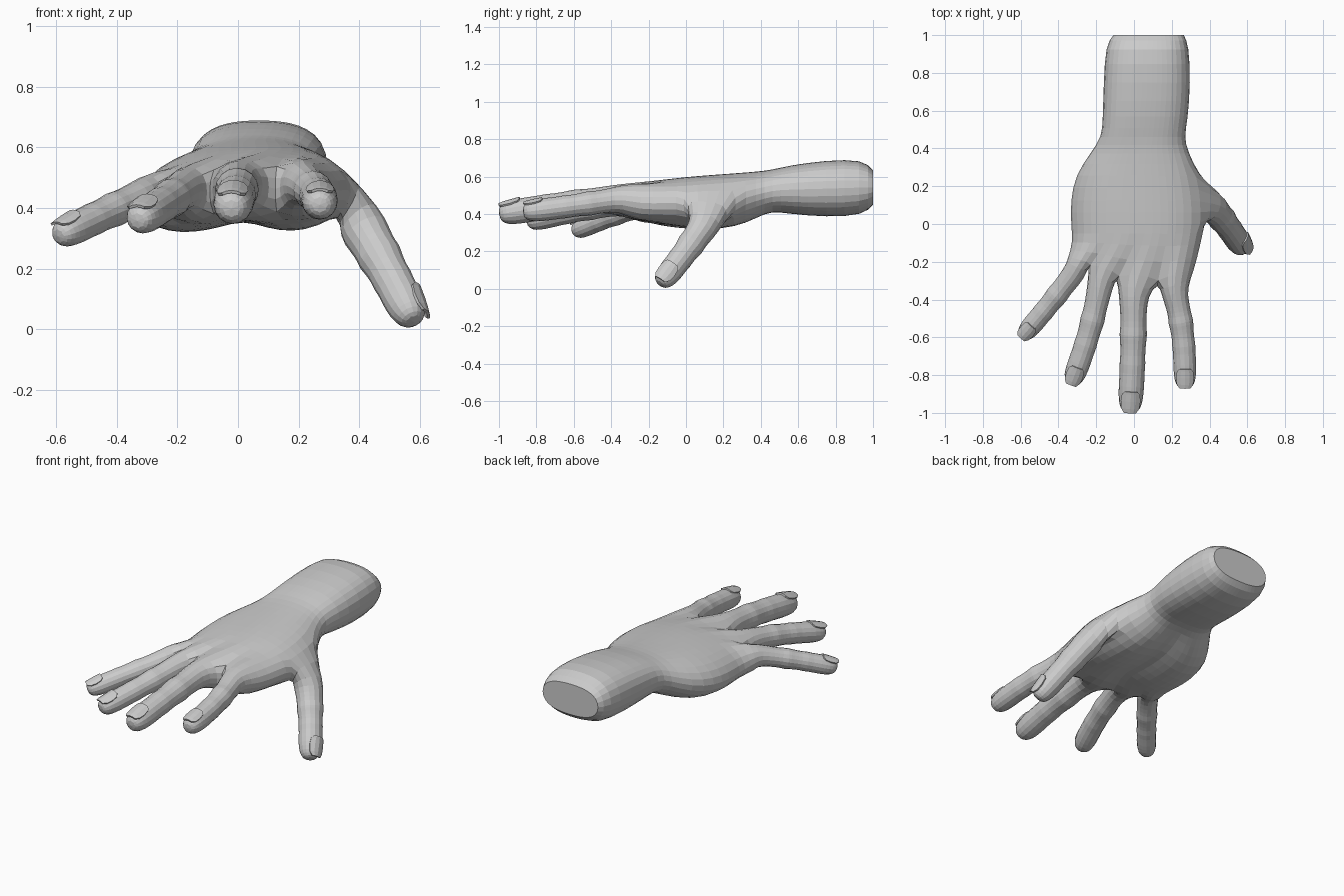
import bpy, bmesh, math
from mathutils import Vector

if "Cube" in bpy.data.objects:
    bpy.data.objects.remove(bpy.data.objects["Cube"])

bm = bmesh.new()
nails = []


def bridge(a, b, skip=()):
    n = len(a)
    for k in range(n):
        if k not in skip:
            j = (k + 1) % n
            bm.faces.new((a[k], a[j], b[j], b[k]))


def section(y, xl, xr, top, bot, arch, bulge, n):
    """Ring of 20: nine on top, right side, nine below, left side."""
    cx, w, zc, h = (xl + xr) / 2, (xr - xl) / 2, (top + bot) / 2, (top - bot) / 2
    us = [-0.9 + 0.225 * i for i in range(9)]

    def vert(u, sign):
        s = max(0, 1 - abs(u) ** n) ** (1 / n)
        z = zc + arch * (0.6 * u - u * u) + sign * h * s
        if sign < 0:
            z -= bulge * math.sin(math.pi * abs(u)) * (1.3 if u > 0 else .8)
        return bm.verts.new((cx + w * u, y, z))

    return ([vert(u, 1) for u in us] + [vert(1, 0)]
            + [vert(u, -1) for u in reversed(us)] + [vert(-1, 0)])


# Forearm, wrist and palm: y, left, right, top, bottom, arch, pad bulge, squareness
stations = [
    (1.00, -.115, .27, .635, .45, 0, 0, 2.5),
    (.95, -.158, .298, .693, .393, 0, 0, 2.5),
    (.75, -.168, .307, .688, .383, 0, 0, 2.5),
    (.55, -.173, .292, .66, .402, 0, 0, 2.5),
    (.46, -.178, .272, .637, .415, 0, 0, 2.4),
    (.38, -.235, .295, .627, .395, .02, .02, 2.4),
    (.26, -.322, .355, .617, .367, .035, .04, 2.5),
    (.12, -.348, .38, .607, .36, .04, .04, 2.5),
    (.00, -.345, .385, .597, .36, .04, .035, 2.5),
    (-.10, -.335, .365, .585, .365, .04, .025, 2.5),
]
rings = [section(*s) for s in stations]
cap = bm.faces.new(rings[0])
THUMB = 6
for i in range(len(rings) - 1):
    bridge(rings[i], rings[i + 1], (8, 9) if i in (THUMB, THUMB + 1) else ())

# Knuckle line: x, y, top, bottom at the finger centres and webs
line = [(-.34, -.18, .49, .37), (-.285, -.2, .53, .345), (-.235, -.205, .495, .36),
        (-.165, -.25, .563, .345), (-.09, -.275, .515, .37), (.012, -.29, .587, .36),
        (.13, -.305, .53, .38), (.21, -.29, .583, .36), (.30, -.25, .52, .39)]
T = [bm.verts.new((x, y, t)) for x, y, t, b in line]
B = [bm.verts.new((x, y, b)) for x, y, t, b in line]
M = {i: bm.verts.new((x, y, (t + b) / 2)) for i, (x, y, t, b) in enumerate(line) if i % 2 == 0}
M[0].co.x -= .015
M[8].co.x += .025
bridge(rings[-1], T + [M[8]] + B[::-1] + [M[0]])

# Length fraction and girth, with swollen joints
GIRTH = [(0, 1.1), (.18, 1.0), (.30, .98), (.37, 1.07), (.44, .99), (.57, .93),
         (.65, 1.0), (.72, .94), (.85, .98), (1, .93)]


def digit(name, root, a, b, c, r, up=(0, 0, 1), swell=0):
    """Loft from a root loop of eight along the curve a-b-c, then place the nail."""
    a, b, c, up = map(Vector, (a, b, c, up))
    q = .4

    def pos(t):
        return (a * ((t - q) * (t - 1) / q) + b * (t * (t - 1) / (q * (q - 1)))
                + c * (t * (t - q) / (1 - q)))

    def frame(t):
        d = (pos(t + .01) - pos(t - .01)).normalized()
        e2 = (up - d * up.dot(d)).normalized()
        return d, e2.cross(d), e2

    d1, _, _ = frame(1)
    rows = [(pos(t), t, g + swell * (1 - t) ** 2) for t, g in GIRTH]
    rows += [(c + d1 * r * .55, 1, .76), (c + d1 * r * .9, 1, .42)]
    prev = root
    for p, t, g in rows:
        d, e1, e2 = frame(t)
        ring = []
        for k in range(8):
            ang = math.radians(135 - 45 * k)
            ring.append(bm.verts.new(p + (e1 * math.cos(ang) + e2 * math.sin(ang)) * r * g * 1.08))
        bridge(prev, ring)
        prev = ring
    bm.faces.new(prev)
    nails.append((name + "_nail", c, frame(1), r))


def finger_root(i):
    return [T[i], T[i + 1], T[i + 2], M[i + 2], B[i + 2], B[i + 1], B[i], M[i]]


# Four fingers
digit("little", finger_root(0), (-.31, -.25, .438), (-.415, -.385, .392), (-.562, -.562, .322), .057)
digit("ring", finger_root(2), (-.18, -.33, .46), (-.223, -.52, .43), (-.313, -.797, .37), .063)
digit("middle", finger_root(4), (-.003, -.38, .48), (-.004, -.6, .458), (-.018, -.937, .408), .071)
digit("index", finger_root(6), (.213, -.36, .48), (.25, -.53, .455), (.27, -.815, .417), .064)

# Thumb grows out of the opening in the side of the palm
ra, rb, rc = rings[THUMB:THUMB + 3]
digit("thumb", [rc[8], rb[8], ra[8], ra[9], ra[10], rb[10], rc[10], rc[9]],
      (.405, .10, .345), (.472, .02, .23), (.558, -.104, .068), .069, (1, -.15, .35), .15)
bm.verts.remove(rb[9])

# Keep the cut end of the forearm crisp
crease = bm.edges.layers.float.new("crease_edge")
for e in cap.edges:
    e[crease] = 1
bmesh.ops.recalc_face_normals(bm, faces=bm.faces)


def make_object(name, source):
    me = bpy.data.meshes.new(name)
    source.to_mesh(me)
    source.free()
    ob = bpy.data.objects.new(name, me)
    bpy.context.collection.objects.link(ob)
    return ob


hand = make_object("hand", bm)
hand.modifiers.new("rounding", "SUBSURF").levels = 1
hand.modifiers["rounding"].render_levels = 1

# Curved nail plates, sunk into the fingertips at the root and sides
for name, c, (d, e1, e2), r in nails:
    nb = bmesh.new()
    grid = []
    for s, wide in ((-.85, .45), (-.65, .64), (-.1, .7), (.45, .64), (.78, .42)):
        row = []
        for k in range(5):
            v = (k - 2) / 2 * wide
            lift = .92 - .6 * v * v - .08 * s - (.12 * s * s if s > 0 else 0)
            row.append(nb.verts.new(c + d * r * s + e1 * r * v + e2 * r * lift))
        grid.append(row)
    for p, q in zip(grid, grid[1:]):
        for k in range(4):
            nb.faces.new((p[k], p[k + 1], q[k + 1], q[k]))
    bmesh.ops.recalc_face_normals(nb, faces=nb.faces)
    nail = make_object(name, nb)
    mod = nail.modifiers.new("thickness", "SOLIDIFY")
    mod.thickness = r * .14
    mod.offset = 0
